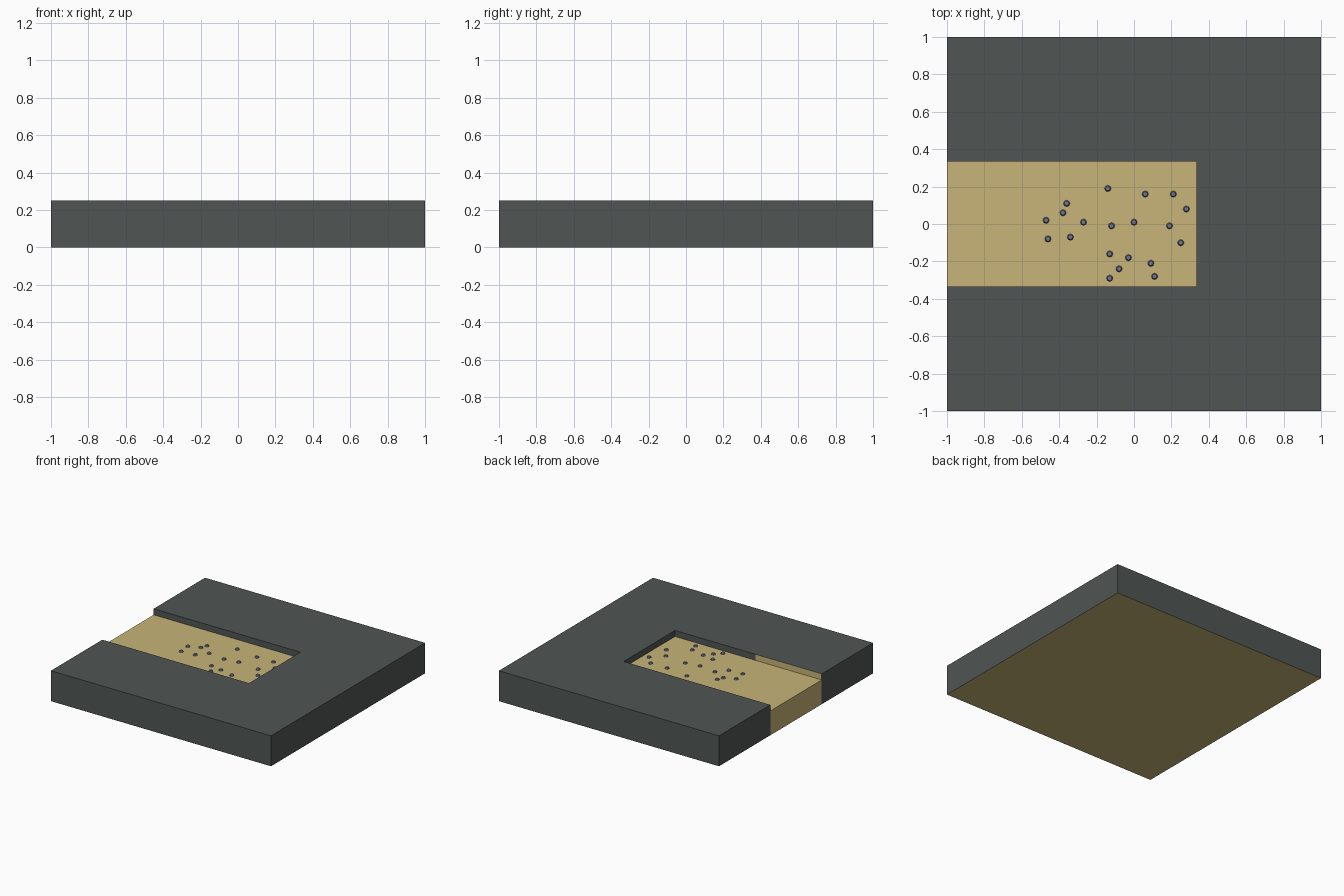
import bpy, bmesh
from mathutils import Matrix

if "Cube" in bpy.data.objects:
    bpy.data.objects.remove(bpy.data.objects["Cube"])

H, FLOOR, W = 0.25, 0.2, 1 / 3      # tile height, channel floor height, channel half width


def material(name, rgb):
    m = bpy.data.materials.new(name)
    m.diffuse_color = (*rgb, 1)
    m.use_nodes = True
    m.node_tree.nodes["Principled BSDF"].inputs["Base Color"].default_value = m.diffuse_color
    return m


STONE = material("stone", (0.080, 0.093, 0.087))
SAND = material("sand", (0.58, 0.46, 0.19))
PEBBLE = material("pebble", (0.16, 0.19, 0.30))


def finish(name, bm, *mats):
    me = bpy.data.meshes.new(name)
    bm.to_mesh(me)
    bm.free()
    for m in mats:
        me.materials.append(m)
    ob = bpy.data.objects.new(name, me)
    bpy.context.collection.objects.link(ob)
    return ob


# Stone surround: U-shaped top, outer walls to the ground, inner walls to the channel floor
outline = [(-1, -1), (1, -1), (1, 1), (-1, 1), (-1, W), (W, W), (W, -W), (-0.4, -W), (-1, -W)]
inner = (4, 5, 6, 7)                # walls that stop at the channel floor
sandy_wall = 7                      # stretch of channel wall covered in sand
bm = bmesh.new()
top = [bm.verts.new((x, y, H)) for x, y in outline]
bm.faces.new(top)
for i, a in enumerate(top):
    b = top[(i + 1) % len(top)]
    z = FLOOR if i in inner else 0
    lo_a, lo_b = (bm.verts.new((v.co.x, v.co.y, z)) for v in (a, b))
    f = bm.faces.new((b, a, lo_a, lo_b))
    f.material_index = int(i == sandy_wall)
bmesh.ops.remove_doubles(bm, verts=bm.verts, dist=1e-5)
finish("stone_surround", bm, STONE, SAND)

# Sand bed: channel floor, open end and the whole underside
bm = bmesh.new()
for quad in (
    [(-1, -W, FLOOR), (W, -W, FLOOR), (W, W, FLOOR), (-1, W, FLOOR)],
    [(-1, -W, 0), (-1, -W, FLOOR), (-1, W, FLOOR), (-1, W, 0)],
    [(-1, -1, 0), (-1, 1, 0), (1, 1, 0), (1, -1, 0)],
):
    bm.faces.new([bm.verts.new(p) for p in quad])
bmesh.ops.remove_doubles(bm, verts=bm.verts, dist=1e-5)
finish("sand_bed", bm, SAND)

# Pebbles scattered over the sand
spots = [(-.14, .19), (.06, .16), (.21, .16), (.28, .08), (-.36, .11), (-.38, .06), (-.47, .02),
         (-.27, .01), (-.12, -.01), (0, .01), (.19, -.01), (.25, -.10), (-.46, -.08), (-.34, -.07),
         (-.13, -.16), (-.03, -.18), (.09, -.21), (-.08, -.24), (-.13, -.29), (.11, -.28)]
bm = bmesh.new()
for x, y in spots:
    bmesh.ops.create_cone(bm, cap_ends=True, segments=8, radius1=0.018, radius2=0.012, depth=0.012,
                          matrix=Matrix.Translation((x, y, FLOOR + 0.005)))
finish("pebbles", bm, PEBBLE)
